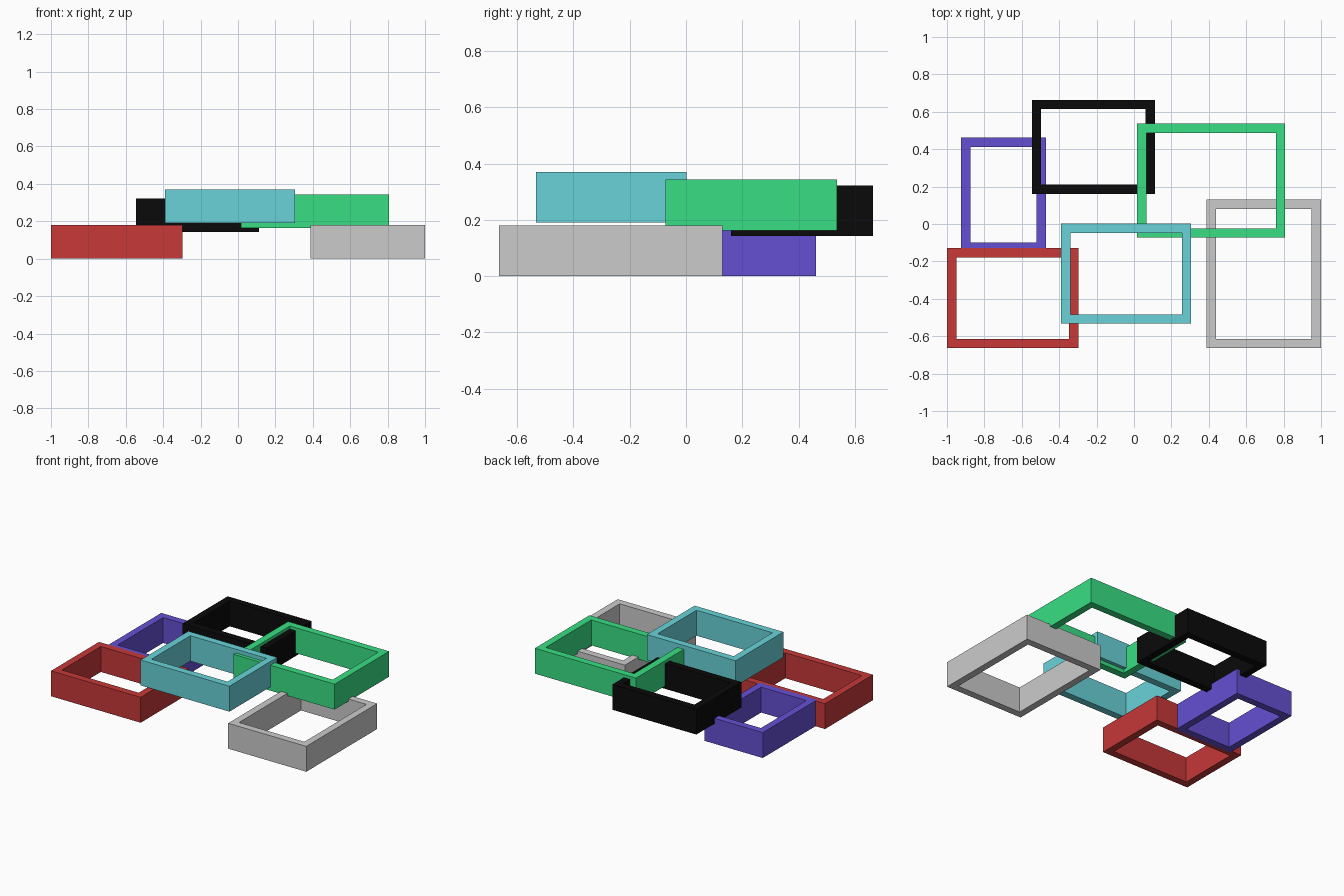
import bpy, bmesh

if "Cube" in bpy.data.objects:
    bpy.data.objects.remove(bpy.data.objects["Cube"])

WALL, HEIGHT = 0.05, 0.18


def frame(name, x0, x1, y0, y1, z, color=None):
    """Open rectangular frame: outer and inner outline, extruded upwards."""
    bm = bmesh.new()

    def ring(inset, level):
        a, b, c, d = x0 + inset, x1 - inset, y0 + inset, y1 - inset
        return [bm.verts.new((x, y, level)) for x, y in ((a, c), (b, c), (b, d), (a, d))]

    # closed loop of four outlines: outer low, outer high, inner high, inner low
    loops = [ring(0, z), ring(0, z + HEIGHT), ring(WALL, z + HEIGHT), ring(WALL, z)]
    for k in range(4):
        lo, hi = loops[k], loops[(k + 1) % 4]
        for i in range(4):
            j = (i + 1) % 4
            bm.faces.new((lo[i], lo[j], hi[j], hi[i]))
    bmesh.ops.recalc_face_normals(bm, faces=bm.faces)

    mesh = bpy.data.meshes.new(name)
    bm.to_mesh(mesh)
    bm.free()
    obj = bpy.data.objects.new(name, mesh)
    bpy.context.collection.objects.link(obj)
    if color:
        mat = bpy.data.materials.new(name + "_paint")
        mat.diffuse_color = (*color, 1)
        mat.use_nodes = True
        mat.node_tree.nodes["Principled BSDF"].inputs["Base Color"].default_value = mat.diffuse_color
        mesh.materials.append(mat)
    return obj


# lower layer, resting on the ground
frame("red_frame", -1.0, -0.298, -0.664, -0.128, 0, (0.57, 0.04, 0.04))
frame("purple_frame", -0.925, -0.47, -0.148, 0.462, 0, (0.13, 0.08, 0.65))
frame("grey_frame", 0.388, 1.0, -0.664, 0.13, 0)

# upper layer, overlapping the lower frames
frame("black_frame", -0.546, 0.111, 0.16, 0.664, 0.142, (0.003, 0.003, 0.003))
frame("green_frame", 0.016, 0.808, -0.073, 0.537, 0.163, (0.04, 0.74, 0.23))
frame("cyan_frame", -0.39, 0.306, -0.533, 0.002, 0.19, (0.14, 0.65, 0.69))
